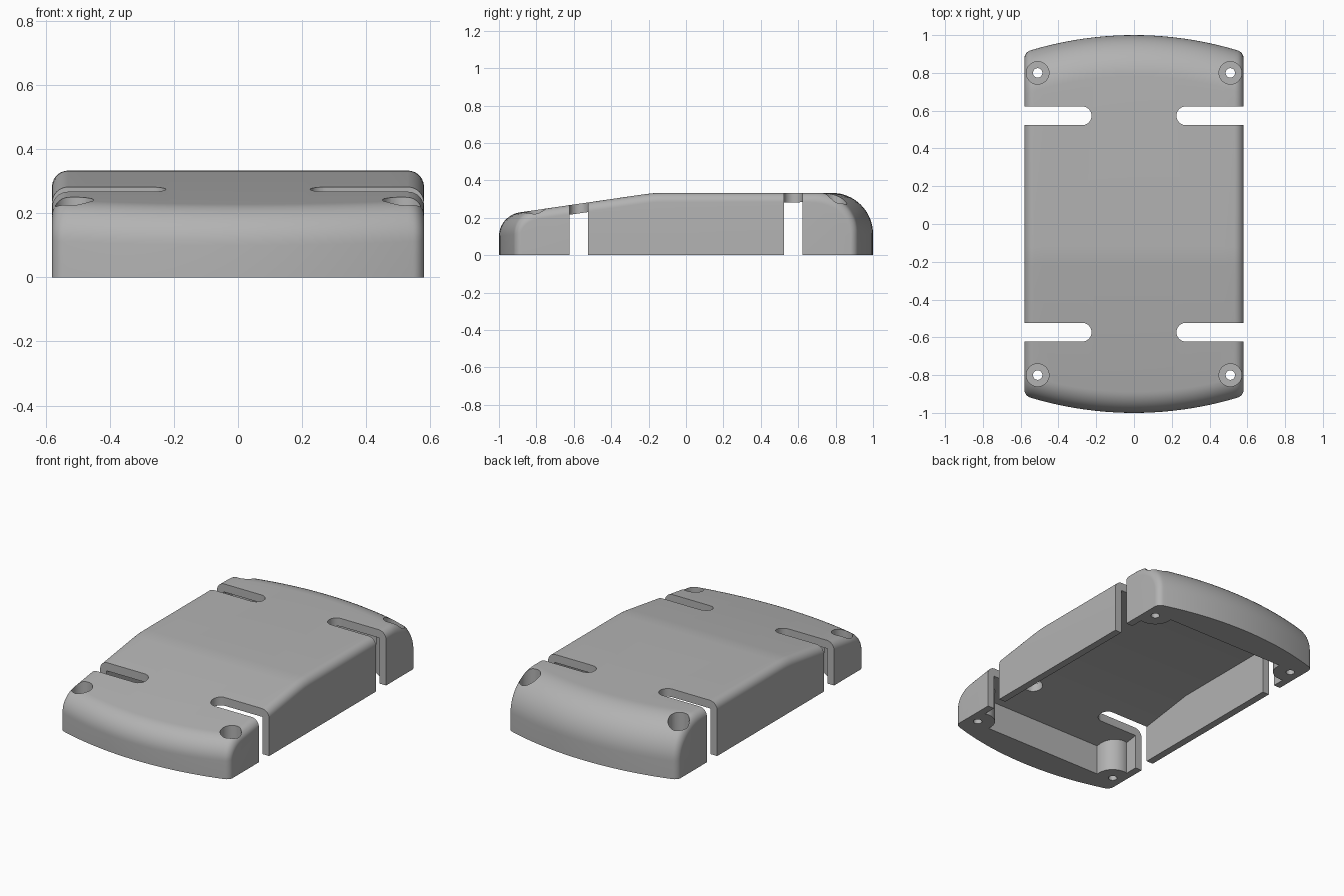
import bpy, bmesh, math
from math import sin, cos, pi, sqrt

if "Cube" in bpy.data.objects:
    bpy.data.objects.remove(bpy.data.objects["Cube"])

SLOPE = 0.145          # pitch of the front half of the deck
SIDE, TOP = 0.58, 0.333


def loft(name, loops):
    """Closed solid through a list of equal-length point loops."""
    bm = bmesh.new()
    rows = [[bm.verts.new(p) for p in lp] for lp in loops]
    n = len(rows[0])
    for a, b in zip(rows, rows[1:]):
        for i in range(n):
            j = (i + 1) % n
            bm.faces.new((a[i], a[j], b[j], b[i]))
    bm.faces.new(rows[0])
    bm.faces.new(rows[-1])
    bmesh.ops.recalc_face_normals(bm, faces=bm.faces)
    me = bpy.data.meshes.new(name)
    bm.to_mesh(me)
    bm.free()
    ob = bpy.data.objects.new(name, me)
    bpy.context.collection.objects.link(ob)
    return ob


def prism(name, pts, z0, z1):
    return loft(name, [[(x, y, z) for x, y in pts] for z in (z0, z1)])


def arc(cx, cy, r, a0, a1, n):
    return [(cx + r * cos(a0 + (a1 - a0) * i / n), cy + r * sin(a0 + (a1 - a0) * i / n))
            for i in range(n + 1)]


def cut(target, cutter):
    bpy.context.view_layer.objects.active = target
    m = target.modifiers.new("cut", 'BOOLEAN')
    m.operation, m.solver, m.object = 'DIFFERENCE', 'EXACT', cutter
    bpy.ops.object.modifier_apply(modifier=m.name)
    bpy.data.objects.remove(cutter, do_unlink=True)


def section(x, drop):
    """Length profile at one x: rounded nose, sloped deck, rounded tail."""
    s = 1.9 - sqrt(1.9 ** 2 - x * x)                 # bowed ends
    if abs(x) > SIDE - 0.03:                         # rounded plan corners
        s += 0.03 - sqrt(max(0, 0.03 ** 2 - (abs(x) - SIDE + 0.03) ** 2))
    pts = [(x, -1 + s, 0)]
    end = pi / 2 + math.atan(SLOPE)
    for i in range(13):
        a = pi + (end - pi) * i / 12
        pts.append((x, -0.87 + s + 0.13 * cos(a), 0.10 + SLOPE * s + 0.13 * sin(a) - drop * sin(a)))
    for y, z in ((-0.22, 0.326), (-0.17, 0.3315), (-0.12, TOP)):
        pts.append((x, y, z - drop))
    for i in range(17):
        a = pi / 2 * (1 - i / 16)
        pts.append((x, 0.78 - s + 0.22 * cos(a), 0.113 + 0.22 * sin(a) - drop * sin(a)))
    pts.append((x, 1 - s, 0))
    return pts


# outer body, with rounded top side edges
R = 0.05
half = [(SIDE - R + R * sin(t), R * (1 - cos(t))) for t in [pi / 2 * i / 10 for i in range(11)]]
cols = [(-x, d) for x, d in reversed(half)]
cols += [((SIDE - R) * (i / 10 - 1), 0) for i in range(1, 20)] + half
body = loft("cover_shell", [section(x, d) for x, d in cols])

# hollow underside following the deck, leaving screw posts in the corners
W, E = 0.535, 0.82
inner = [(-E, -0.1), (-E, 0.187), (-0.17, 0.282), (E, 0.283), (E, -0.1)]
cavity = loft("cavity_cutter", [[(x, y, z) for y, z in inner] for x in (-W, W)])
corners = [(sx, sy) for sx in (-1, 1) for sy in (-1, 1)]
for sx, sy in corners:
    post = arc(0.51, 0.80, 0.10, pi, 2 * pi, 24) + [(0.61, 0.9), (0.41, 0.9)]
    cut(cavity, prism("post_cutter", [(sx * x, sy * y) for x, y in post], -0.2, 0.5))
cut(body, cavity)

# strap slots, counterbores and screw holes
for sx, sy in corners:
    slot = arc(0.275, 0.573, 0.05, pi / 2, 3 * pi / 2, 16) + [(0.7, 0.523), (0.7, 0.623)]
    cut(body, prism("slot_cutter", [(sx * x, sy * y) for x, y in slot], -0.2, 0.6))
    for r, z in ((0.06, 0.12), (0.025, -0.2)):
        ring = arc(sx * 0.51, sy * 0.80, r, 0, 2 * pi, 32)[:-1]
        cut(body, prism("hole_cutter", ring, z, 0.6))

# single grey finish
mat = bpy.data.materials.new("mid_grey")
mat.diffuse_color = (0.45, 0.45, 0.45, 1)
mat.use_nodes = True
mat.node_tree.nodes["Principled BSDF"].inputs["Base Color"].default_value = mat.diffuse_color
body.data.materials.clear()
body.data.materials.append(mat)
bpy.ops.object.select_all(action='DESELECT')
body.select_set(True)
bpy.context.view_layer.objects.active = body
bpy.ops.object.shade_smooth_by_angle(angle=math.radians(30))
